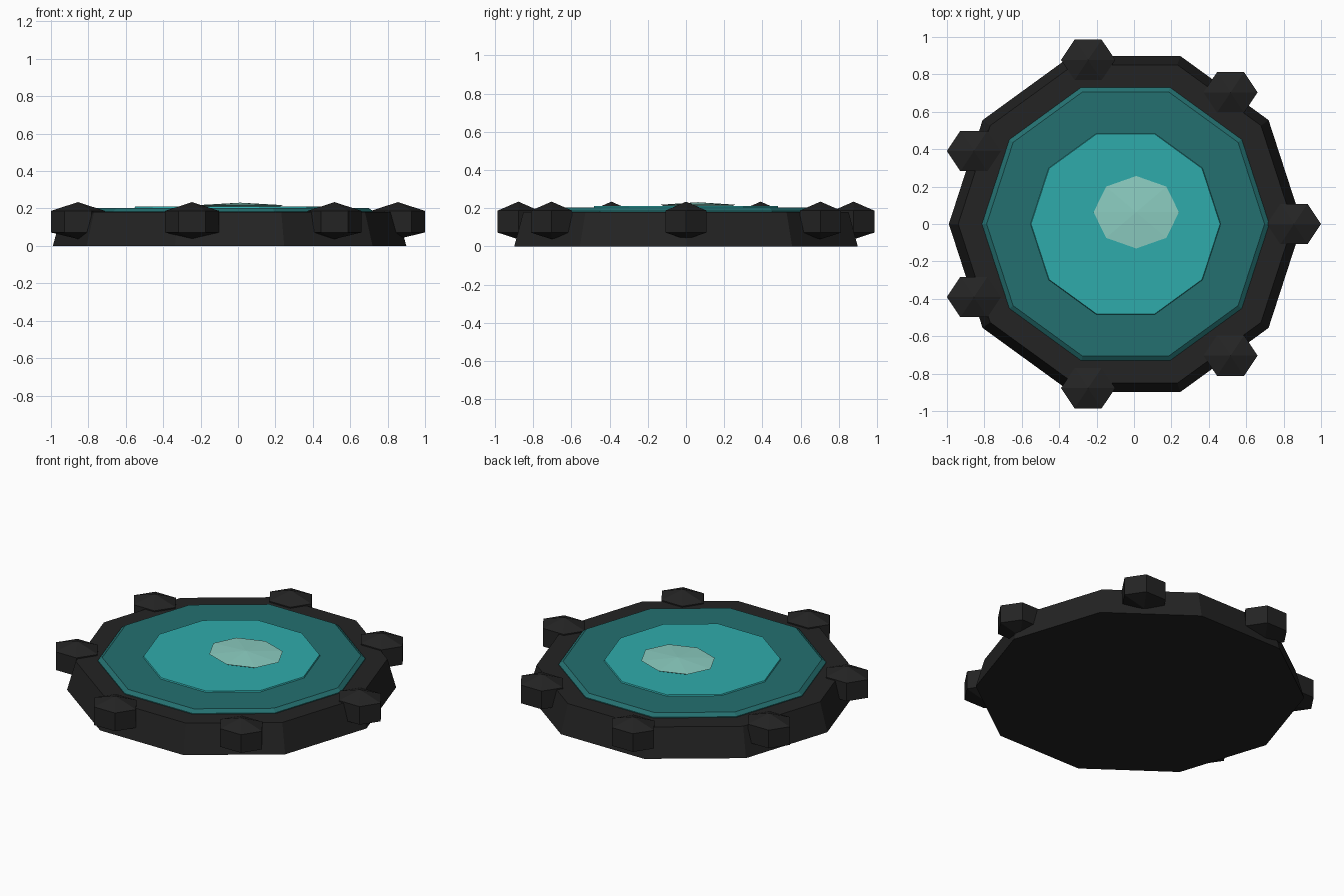
import bpy
import bmesh
from math import cos, sin, tau

cube = bpy.data.objects.get("Cube")
if cube:
    bpy.data.objects.remove(cube, do_unlink=True)


def material(name, rgb):
    mat = bpy.data.materials.new(name)
    mat.use_nodes = True
    mat.diffuse_color = (*rgb, 1)
    mat.node_tree.nodes["Principled BSDF"].inputs["Base Color"].default_value = (*rgb, 1)
    return mat


def lathe(name, mat, centre, sides, profile, stretch=1.0):
    """Flat-shaded polygonal solid from (radius, height) rings; radius 0 makes an apex."""
    bm = bmesh.new()
    rings = []
    for radius, z in profile:
        count = sides if radius else 1
        rings.append([bm.verts.new((radius * cos(tau * i / sides),
                                    radius * stretch * sin(tau * i / sides), z))
                      for i in range(count)])
    for low, high in zip(rings, rings[1:]):
        for i in range(sides):
            j = (i + 1) % sides
            if len(low) == 1:
                bm.faces.new((low[0], high[j], high[i]))
            elif len(high) == 1:
                bm.faces.new((low[i], low[j], high[0]))
            else:
                bm.faces.new((low[i], low[j], high[j], high[i]))
    for ring in (rings[0], rings[-1]):
        if len(ring) > 1:
            bm.faces.new(ring)
    bmesh.ops.recalc_face_normals(bm, faces=bm.faces)
    mesh = bpy.data.meshes.new(name)
    bm.to_mesh(mesh)
    bm.free()
    mesh.materials.append(mat)
    obj = bpy.data.objects.new(name, mesh)
    obj.location = (*centre, 0)
    bpy.context.collection.objects.link(obj)
    return obj


black = material("charcoal", (0.017, 0.017, 0.017))
deep = material("deep_teal", (0.017, 0.16, 0.16))
bright = material("bright_teal", (0.028, 0.41, 0.41))
pale = material("pale_aqua", (0.26, 0.61, 0.53))

# Ten-sided rim and the stepped pool layers
middle = (-0.045, 0)
lathe("rim", black, middle, 10, [(0.945, 0), (0.895, 0.18)])
lathe("outer_pool", deep, middle, 10, [(0.768, 0.17), (0.768, 0.185), (0.743, 0.203)])
lathe("inner_pool", bright, middle, 10, [(0.512, 0.195), (0.505, 0.21)])

# Low faceted dome, set off centre
lathe("highlight", pale, (0.012, 0.063), 8,
      [(0.2, 0.205), (0.228, 0.218), (0, 0.231)], stretch=0.85)

# Seven stones around the rim
for k in range(7):
    a = tau * k / 7
    lathe(f"stone_{k + 1}", black, (middle[0] + 0.9 * cos(a), 0.9 * sin(a)), 6,
          [(0, 0.037), (0.145, 0.072), (0.145, 0.187), (0, 0.234)], stretch=0.86)
